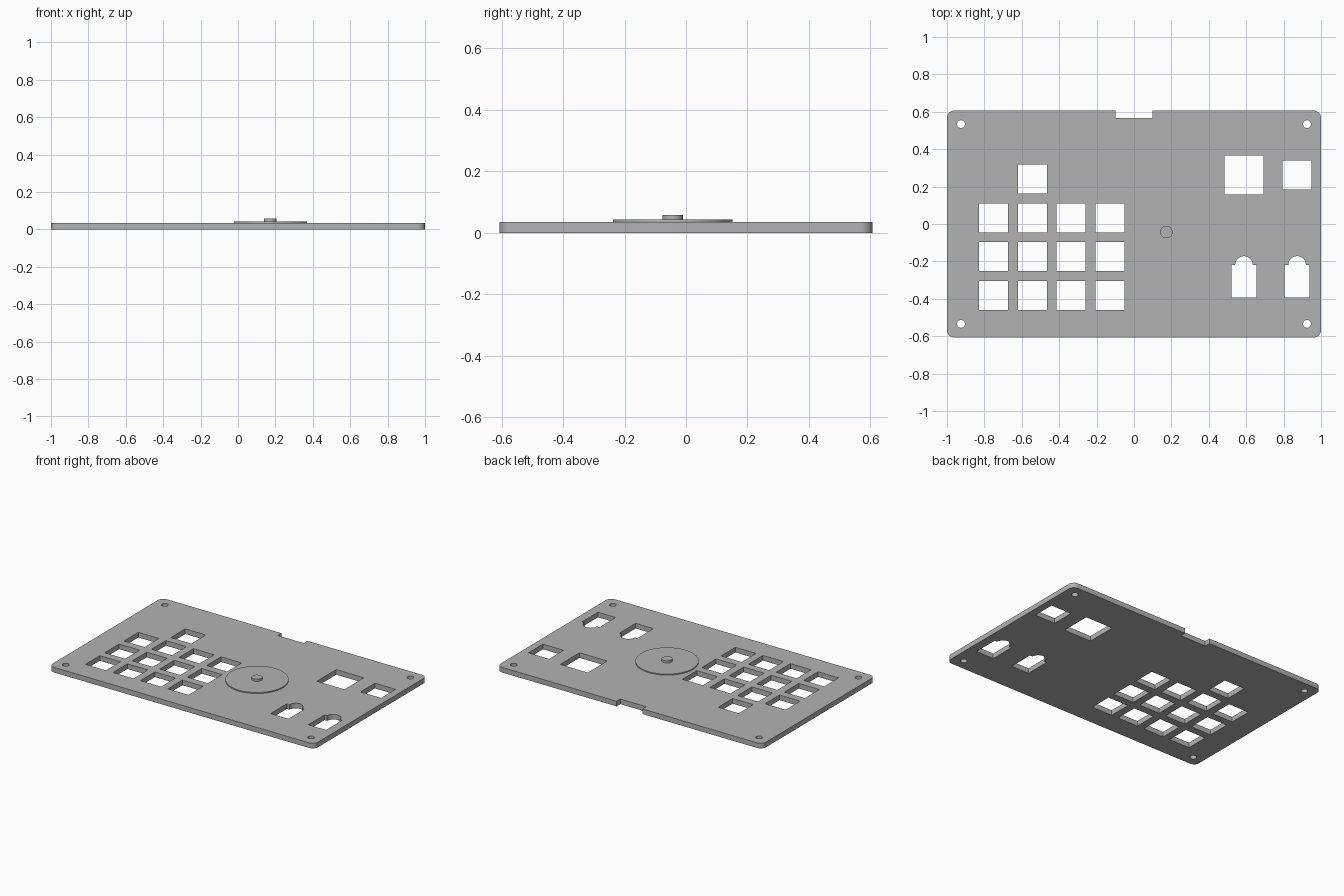
import bpy, bmesh
from math import pi, sin, cos, radians

if "Cube" in bpy.data.objects:
    bpy.data.objects.remove(bpy.data.objects["Cube"], do_unlink=True)

grey = bpy.data.materials.new("light_grey")
grey.use_nodes = True
colour = (0.45, 0.45, 0.45, 1)
grey.diffuse_color = colour
grey.node_tree.nodes["Principled BSDF"].inputs["Base Color"].default_value = colour

HALF_X, HALF_Y, THICK = 1.0, 0.607, 0.035
PITCH = 0.2077


def arc(cx, cy, r, start, end, steps):
    angles = [radians(start + (end - start) * i / steps) for i in range(steps + 1)]
    return [(cx + r * cos(a), cy + r * sin(a)) for a in angles]


def rect(cx, cy, w, h):
    return [(cx + sx * w / 2, cy + sy * h / 2)
            for sx, sy in ((-1, -1), (1, -1), (1, 1), (-1, 1))]


def arched_slot(cx):
    w, bottom, shoulder = 0.067, -0.393, -0.219
    return ([(cx - w, shoulder), (cx - w, bottom), (cx + w, bottom), (cx + w, shoulder)]
            + arc(cx, shoulder, 0.047, 0, 180, 24))


def finish(obj):
    bpy.ops.object.select_all(action='DESELECT')
    obj.select_set(True)
    bpy.context.view_layer.objects.active = obj
    bpy.ops.object.shade_smooth_by_angle(angle=radians(30))


# Plate outline: rounded corners with a cable notch in the back edge
r = 0.04
outline = []
for sx, sy, start in ((1, 1, 0), (-1, 1, 90), (-1, -1, 180), (1, -1, 270)):
    outline += arc(sx * (HALF_X - r), sy * (HALF_Y - r), r, start, start + 90, 10)
    if start == 0:
        outline += [(0.098, HALF_Y), (0.098, 0.567), (-0.098, 0.567), (-0.098, HALF_Y)]

# Key grid, extra key, screw holes, display windows and arched slots
holes = [rect(-0.751 + PITCH * c, 0.033 - PITCH * k, 0.155, 0.155)
         for c in range(4) for k in range(3)]
holes.append(rect(-0.751 + PITCH, 0.033 + PITCH, 0.155, 0.155))
holes += [arc(sx * 0.925, sy * 0.534, 0.021, 0, 345, 23) for sx in (-1, 1) for sy in (-1, 1)]
holes += [rect(0.588, 0.262, 0.208, 0.208), rect(0.872, 0.262, 0.155, 0.155)]
holes += [arched_slot(0.588), arched_slot(0.872)]

curve = bpy.data.curves.new("plate", 'CURVE')
curve.dimensions = '2D'
curve.fill_mode = 'BOTH'
curve.extrude = THICK / 2
for loop in [outline] + holes:
    spline = curve.splines.new('POLY')
    spline.points.add(len(loop) - 1)
    for point, (x, y) in zip(spline.points, loop):
        point.co = (x, y, 0, 1)
    spline.use_cyclic_u = True
plate = bpy.data.objects.new("plate", curve)
bpy.context.collection.objects.link(plate)
bpy.ops.object.select_all(action='DESELECT')
plate.select_set(True)
bpy.context.view_layer.objects.active = plate
bpy.ops.object.convert(target='MESH')
plate = bpy.context.view_layer.objects.active

# Weld the caps to the walls and rest the plate on the ground
bm = bmesh.new()
bm.from_mesh(plate.data)
bmesh.ops.remove_doubles(bm, verts=bm.verts, dist=0.00005)
bmesh.ops.recalc_face_normals(bm, faces=bm.faces)
bmesh.ops.translate(bm, verts=bm.verts, vec=(0, 0, THICK / 2))
bm.to_mesh(plate.data)
bm.free()
plate.data.materials.clear()
plate.data.materials.append(grey)
finish(plate)

# Dial disc and its centre knob
for name, radius, base, top in (("dial_disc", 0.195, 0.03, 0.0425),
                                ("dial_knob", 0.033, 0.04, 0.0575)):
    bpy.ops.mesh.primitive_cylinder_add(vertices=96, radius=radius, depth=top - base,
                                        location=(0.173, -0.043, (base + top) / 2))
    part = bpy.context.object
    part.name = name
    part.data.materials.append(grey)
    finish(part)
